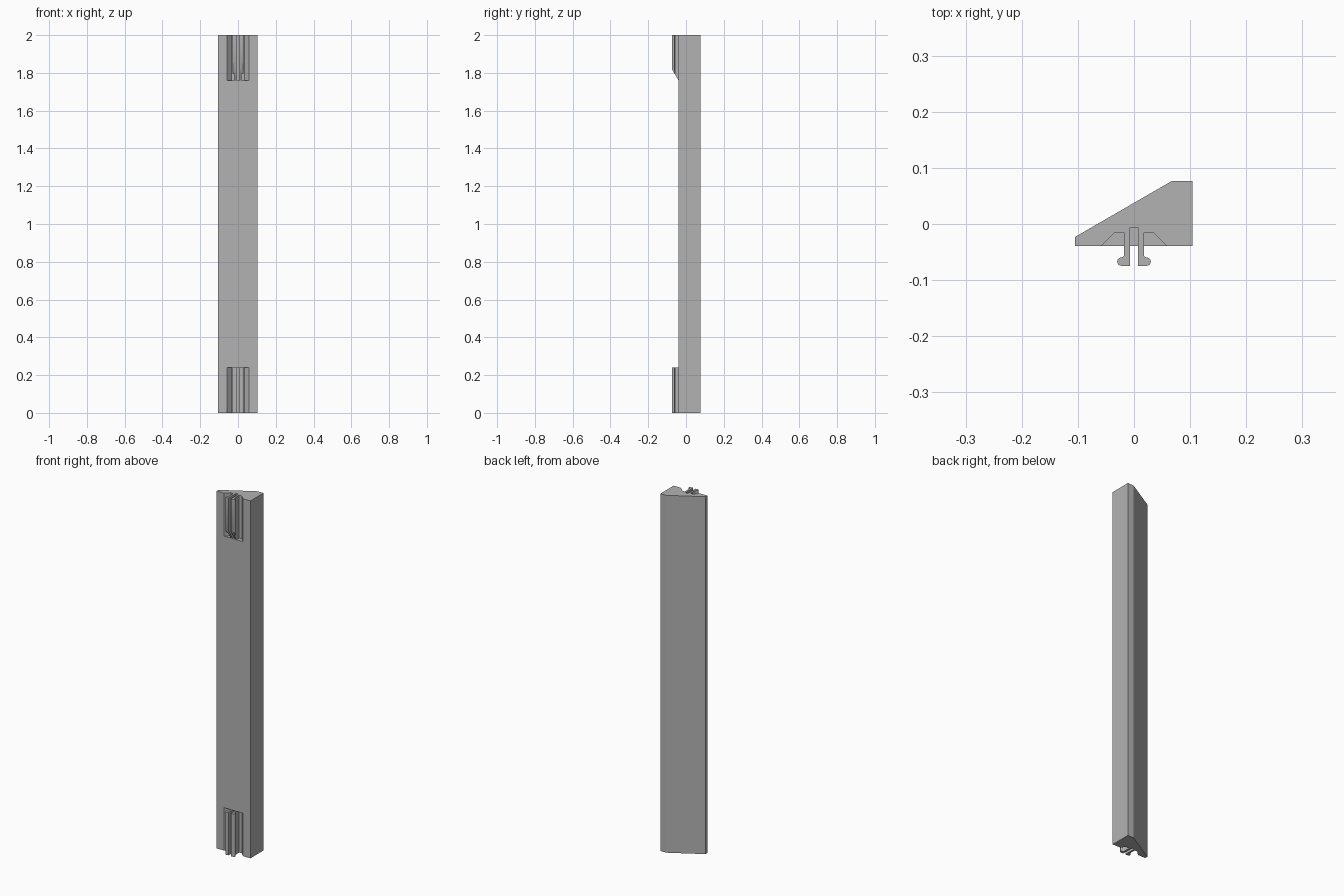
import bpy
import bmesh
from math import cos, sin, radians
from mathutils import Vector

if "Cube" in bpy.data.objects:
    bpy.data.objects.remove(bpy.data.objects["Cube"], do_unlink=True)

grey = bpy.data.materials.new("grey_plastic")
grey.use_nodes = True
colour = (0.45, 0.45, 0.45, 1)
grey.diffuse_color = colour
grey.node_tree.nodes["Principled BSDF"].inputs["Base Color"].default_value = colour

HEIGHT = 2.0
CLIP = 0.24       # length of the clip zone at each end
FRONT = -0.039    # front plane of the strip


def extrude(name, profile, z0, z1, chamfer=False):
    """Extrude an xy profile upwards, optionally slanting its lower front."""
    bm = bmesh.new()
    face = bm.faces.new([bm.verts.new((x, y, z0)) for x, y in profile])
    result = bmesh.ops.extrude_face_region(bm, geom=[face])
    top = [g for g in result["geom"] if isinstance(g, bmesh.types.BMVert)]
    bmesh.ops.translate(bm, verts=top, vec=(0, 0, z1 - z0))
    if chamfer:
        cut = bmesh.ops.bisect_plane(
            bm, geom=bm.verts[:] + bm.edges[:] + bm.faces[:],
            plane_co=(0, FRONT, z0), plane_no=Vector((0, 0.06, 0.036)).normalized(),
            clear_inner=True)
        rim = [g for g in cut["geom_cut"] if isinstance(g, bmesh.types.BMEdge)]
        bmesh.ops.edgeloop_fill(bm, edges=rim)
    bmesh.ops.recalc_face_normals(bm, faces=bm.faces[:])
    mesh = bpy.data.meshes.new(name)
    bm.to_mesh(mesh)
    bm.free()
    mesh.materials.append(grey)
    obj = bpy.data.objects.new(name, mesh)
    bpy.context.collection.objects.link(obj)
    return obj


def arc(cx, cy, r, start, end, steps=6):
    angles = [radians(start + (end - start) * i / steps) for i in range(steps + 1)]
    return [(cx + r * cos(a), cy + r * sin(a)) for a in angles]


# Wedge-shaped strip
strip = extrude("wedge_strip", [
    (-0.105, FRONT), (0.104, FRONT), (0.104, 0.077), (0.068, 0.077), (-0.105, -0.023)],
    0, HEIGHT)

# Flared pocket with a narrow centre slot
half = [(0.0075, -0.006), (0.0075, -0.015), (0.034, -0.015), (0.058, FRONT), (0.058, -0.1)]
pocket = half + [(-x, y) for x, y in reversed(half)]

# Hooked clip leg: inner side, rounded hook, fillet back to the stem
leg = [(0.0175, -0.015), (0.0075, -0.015), (0.0075, -0.0745)]
leg += arc(0.0225, -0.067, 0.0075, -90, 90, 10)
leg += arc(0.0225, -0.0545, 0.005, 270, 180)

for end, z0, z1 in (("lower", 0, CLIP), ("upper", HEIGHT - CLIP, HEIGHT)):
    upper = end == "upper"
    cutter = extrude(end + "_pocket_cutter", pocket,
                     z0 if upper else -0.1, HEIGHT + 0.1 if upper else z1)
    cutter.hide_render = True
    cutter.hide_set(True)
    cut = strip.modifiers.new(end + "_pocket", "BOOLEAN")
    cut.operation = "DIFFERENCE"
    cut.solver = "EXACT"
    cut.object = cutter
    for side, s in (("left", 1), ("right", -1)):
        extrude(f"{end}_{side}_clip", [(s * x, y) for x, y in leg], z0, z1, chamfer=upper)

# Bake the pockets into the strip and drop the cutters
bpy.context.view_layer.update()
graph = bpy.context.evaluated_depsgraph_get()
baked = bpy.data.meshes.new_from_object(strip.evaluated_get(graph))
strip.modifiers.clear()
strip.data = baked
for obj in list(bpy.data.objects):
    if obj.name.endswith("_pocket_cutter"):
        bpy.data.objects.remove(obj, do_unlink=True)

# Smooth the rounded hooks only
for obj in bpy.data.objects:
    obj.select_set(obj.name.endswith("_clip"))
    if obj.name.endswith("_clip"):
        bpy.context.view_layer.objects.active = obj
bpy.ops.object.shade_smooth_by_angle(angle=radians(35))
